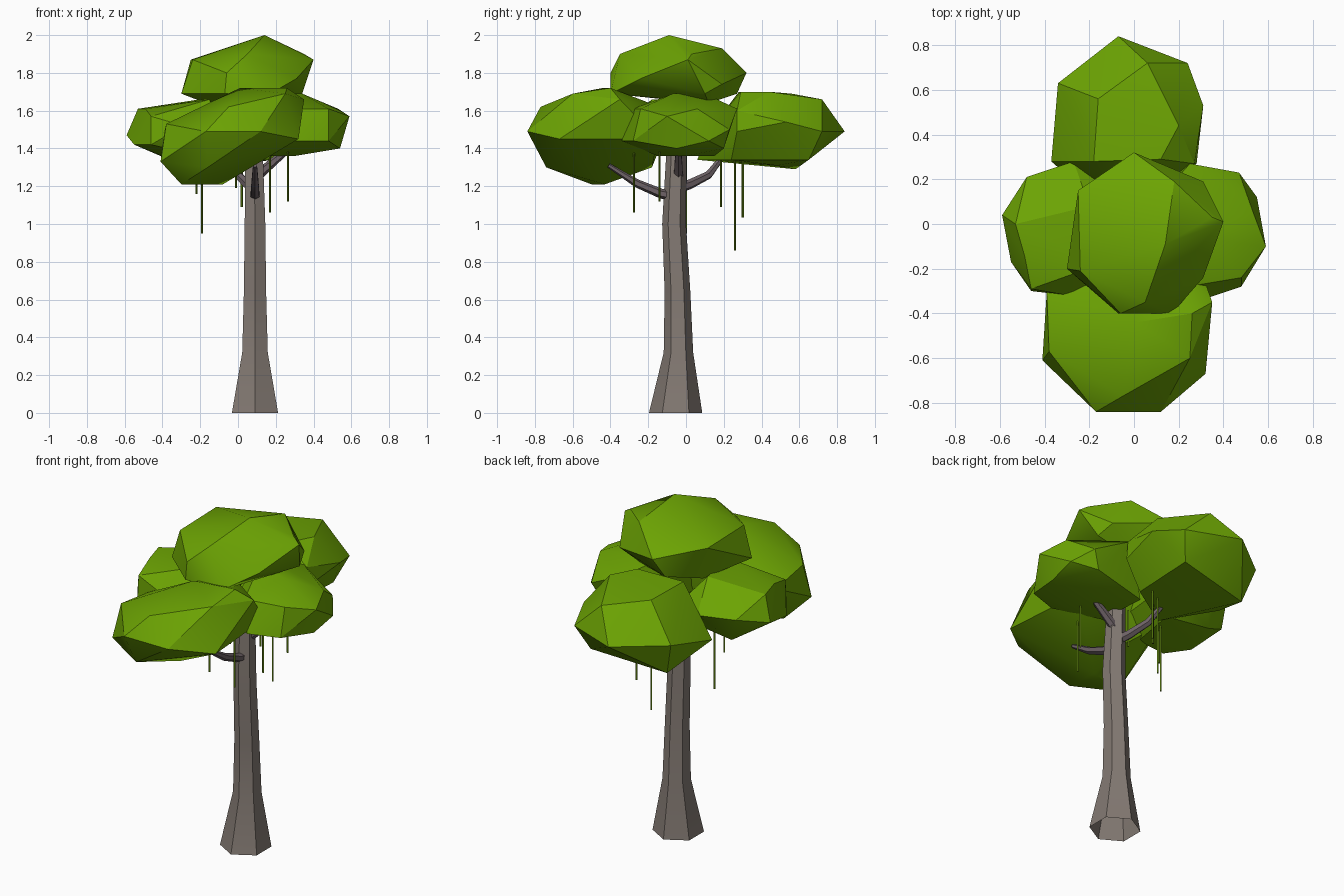
import bpy
import bmesh
from math import cos, sin, pi, radians
from mathutils import Vector

if "Cube" in bpy.data.objects:
    bpy.data.objects.remove(bpy.data.objects["Cube"], do_unlink=True)


def make_material(name, rgb):
    material = bpy.data.materials.new(name)
    material.use_nodes = True
    colour = (*rgb, 1)
    material.diffuse_color = colour
    shader = material.node_tree.nodes["Principled BSDF"]
    shader.inputs["Base Color"].default_value = colour
    shader.inputs["Roughness"].default_value = 0.9
    return material


leaf_green = make_material("leaf green", (0.15, 0.37, 0.001))
vine_green = make_material("vine green", (0.13, 0.26, 0.006))
bark_brown = make_material("bark brown", (0.23, 0.195, 0.172))
branch_brown = make_material("branch brown", (0.155, 0.122, 0.133))


def finish(bm, name, material):
    """Turn a bmesh into a named, coloured object with crisp facets."""
    bmesh.ops.recalc_face_normals(bm, faces=bm.faces)
    mesh = bpy.data.meshes.new(name)
    bm.to_mesh(mesh)
    bm.free()
    mesh.materials.append(material)
    obj = bpy.data.objects.new(name, mesh)
    bpy.context.collection.objects.link(obj)
    bpy.ops.object.select_all(action="DESELECT")
    obj.select_set(True)
    bpy.context.view_layer.objects.active = obj
    bpy.ops.object.shade_smooth_by_angle(angle=radians(28))


def tube(name, path, radii, material, sides=6, level_rings=False):
    """Loft a polygonal tube along a path, open at the start, capped at the tip."""
    bm = bmesh.new()
    points = [Vector(p) for p in path]
    rings = []
    for i, (point, radius) in enumerate(zip(points, radii)):
        before, after = points[max(i - 1, 0)], points[min(i + 1, len(points) - 1)]
        direction = Vector((0, 0, 1)) if level_rings else after - before
        turn = direction.to_track_quat("Z", "Y")
        ring = []
        for side in range(sides):
            a = pi / 2 + side * 2 * pi / sides
            offset = turn @ Vector((cos(a), sin(a), 0))
            ring.append(bm.verts.new(point + offset * radius))
        rings.append(ring)
    for low, high in zip(rings, rings[1:]):
        for s in range(sides):
            t = (s + 1) % sides
            bm.faces.new((low[s], low[t], high[t], high[s]))
    bm.faces.new(rings[-1])
    finish(bm, name, material)


def leaf_clump(name, levels):
    """Wrap a faceted hull round corners grouped by height (in hundredths)."""
    bm = bmesh.new()
    for height, corners in levels.items():
        for x, y in corners:
            bm.verts.new(Vector((x, y, height)) / 100)
    hull = bmesh.ops.convex_hull(bm, input=bm.verts)
    loose = {v for v in hull["geom_interior"] + hull["geom_unused"]
             if isinstance(v, bmesh.types.BMVert)}
    bmesh.ops.delete(bm, geom=list(loose), context="VERTS")
    bmesh.ops.dissolve_limit(bm, angle_limit=radians(4), verts=bm.verts, edges=bm.edges)
    finish(bm, name, leaf_green)


# Trunk: a flared, slightly bent hexagonal column
tube("trunk",
     [(0.09, -0.055, 0), (0.09, -0.04, 0.32), (0.09, -0.045, 0.64),
      (0.09, -0.063, 1.0), (0.085, -0.05, 1.4)],
     [0.141, 0.078, 0.068, 0.063, 0.053], bark_brown, level_rings=True)

# Branches
branches = {
    "front_branch": [(0.09, -0.06, 1.15), (0.09, -0.13, 1.16),
                     (0.09, -0.26, 1.215), (0.09, -0.41, 1.31)],
    "back_branch": [(0.08, -0.04, 1.19), (0.05, 0.02, 1.21),
                    (0, 0.12, 1.26), (-0.06, 0.22, 1.39)],
    "left_branch": [(0.09, -0.04, 1.24), (0.13, -0.04, 1.28),
                    (0.2, -0.04, 1.34), (0.29, -0.04, 1.41)],
}
for name, path in branches.items():
    tube(name, path, [0.028, 0.026, 0.022, 0.012], branch_brown)

# Leaf clumps
leaf_clump("front_leaves", {
    121: [(-8, -43), (-30, -50)],
    130: [(-16, -74), (-10, -18)],
    133: [(-41, -61)],
    145: [(32, -67), (28, -15), (-28, -12)],
    149: [(-17, -84), (12, -84), (-39, -30)],
    153: [(-38, -57)],
    162: [(-5, -77), (10, -14)],
    166: [(35, -35)],
    169: [(25, -60)],
    172: [(1, -44), (26, -40)],
})
leaf_clump("back_leaves", {
    129: [(-28, 58)],
    131: [(0, 48)],
    134: [(18, 65), (-20, 24), (16, 24), (-12, 6)],
    140: [(-37, 28)],
    149: [(-34, 63), (-7, 84), (24, 72), (28, 27), (0, 12)],
    154: [(31, 53)],
    160: [(27, 27)],
    166: [(6, 72)],
    169: [(-16, 56)],
    170: [(20, 44), (12, 29), (-18, 28)],
})
leaf_clump("right_leaves", {
    136: [(-41, 15), (-40, 2), (-15, 10), (-20, -20)],
    142: [(-55, -17), (-46, -30)],
    147: [(-59, 4), (-5, 20), (-10, -28)],
    152: [(-48, 21), (-27, 28), (-29, -32)],
    157: [(-46, -29)],
    161: [(-53, 0), (-49, -14)],
    166: [(-20, 8), (-15, -18)],
})
leaf_clump("left_leaves", {
    136: [(30, 0), (10, -15), (8, 15)],
    140: [(54, -5), (42, 20)],
    144: [(48, -28), (30, -34), (55, 12), (5, -22)],
    150: [(47, 23)],
    157: [(59, -10)],
    161: [(25, 27), (53, 6), (48, -24), (24, -28)],
    169: [(34, -7), (10, 10)],
})
leaf_clump("top_leaves", {
    164: [(-17, 8), (20, 12)],
    169: [(-30, -20), (-7, -40), (17, -40), (34, 10), (-5, 27)],
    174: [(31, 19)],
    177: [(31, -24)],
    180: [(0, 32), (-6, -40)],
    187: [(-25, 15), (-24, -21), (40, 1)],
    190: [(5, -35), (35, 3)],
    193: [(18, 19)],
    200: [(14, -9)],
})

# Hanging vines: x, y and height of the lower tip
vines = [(0.17, -0.275, 1.06), (-0.22, -0.05, 1.16), (-0.19, 0, 0.95),
         (0.02, 0.185, 1.09), (0.05, 0.26, 0.86), (0.12, 0.3, 1.035),
         (0.265, -0.14, 1.12), (-0.01, -0.06, 1.19)]
for number, (x, y, tip) in enumerate(vines, 1):
    tube(f"vine_{number}", [(x, y, 1.42), (x, y, tip)], [0.006, 0.006],
         vine_green, sides=4, level_rings=True)
